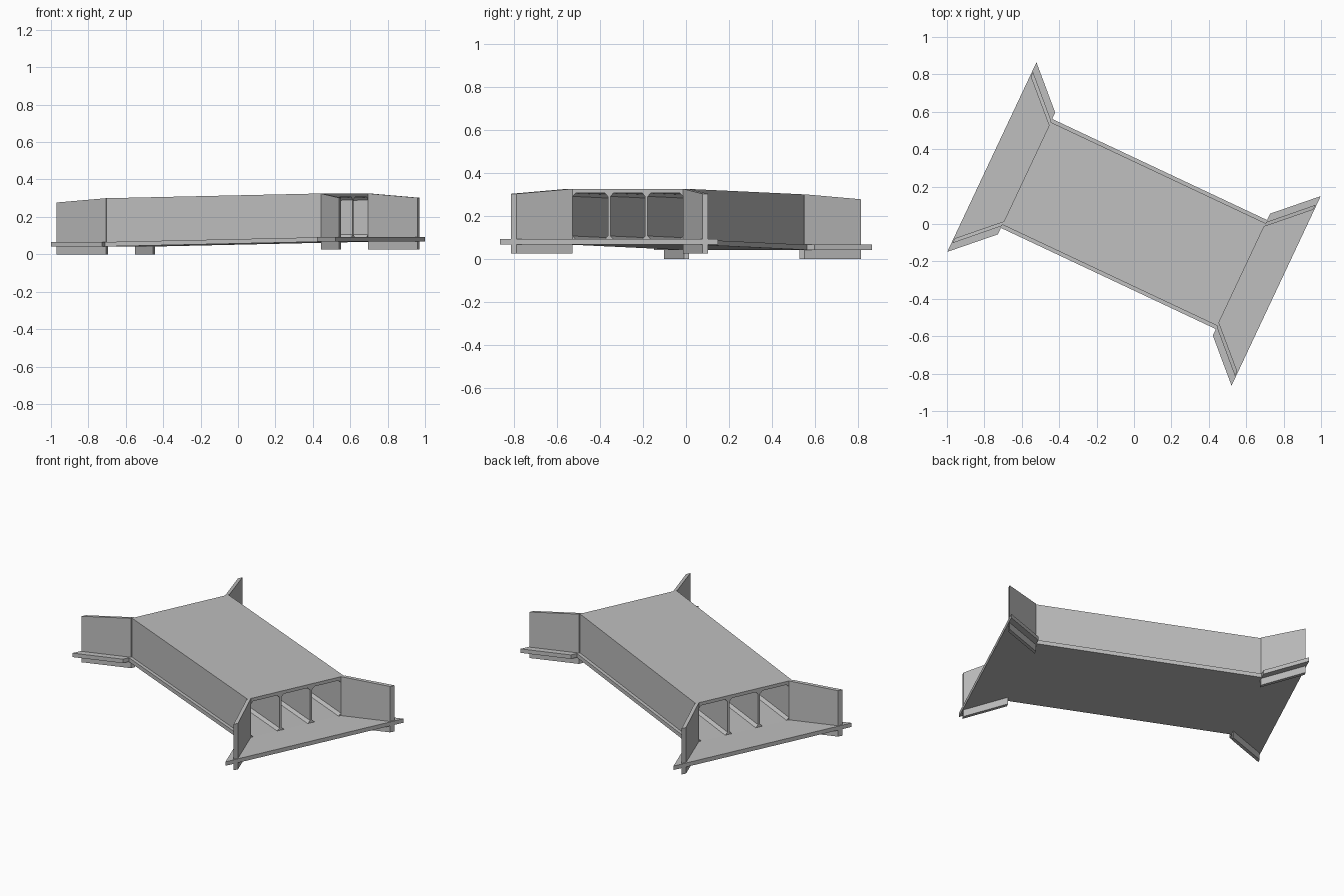
import bpy, bmesh, math
from mathutils import Matrix, Vector

cube = bpy.data.objects.get("Cube")
if cube:
    bpy.data.objects.remove(cube, do_unlink=True)

concrete = bpy.data.materials.new("concrete grey")
concrete.use_nodes = True
GREY = (0.52, 0.52, 0.52, 1)
concrete.diffuse_color = GREY
concrete.node_tree.nodes["Principled BSDF"].inputs["Base Color"].default_value = GREY

SKEW = Matrix.Rotation(math.radians(-25.2), 4, 'Z')
HALF = 0.635            # half barrel length
SLAB = 0.024            # base thickness
ROOF = 0.02
WALL_IN, WALL_OUT, BASE_OUT = 0.283, 0.303, 0.322
HEIGHT = 0.258          # underside of base to top of roof
HAUNCH = 0.015
SEGMENTS = 5


def base_z(u):
    """Underside of the sloping base at distance u along the barrel."""
    return 0.0545 + 0.0102 * u / HALF * 1.25


def finish(name, bm):
    bmesh.ops.recalc_face_normals(bm, faces=bm.faces)
    bm.transform(SKEW)
    mesh = bpy.data.meshes.new(name)
    bm.to_mesh(mesh)
    bm.free()
    mesh.materials.append(concrete)
    obj = bpy.data.objects.new(name, mesh)
    bpy.context.collection.objects.link(obj)


def prism(name, plan, low, highs):
    """Upright prism on a plan outline, with a top height per corner."""
    bm = bmesh.new()
    bottom = [bm.verts.new((u, v, low)) for u, v in plan]
    top = [bm.verts.new((u, v, h)) for (u, v), h in zip(plan, highs)]
    bm.faces.new(bottom)
    bm.faces.new(top)
    n = len(plan)
    for i in range(n):
        j = (i + 1) % n
        bm.faces.new((bottom[i], bottom[j], top[j], top[i]))
    finish(name, bm)


def cell_loop(a, b):
    """Opening with chamfered corners between two wall faces."""
    lo, hi, h = SLAB, HEIGHT - ROOF, HAUNCH
    return [(a + h, lo), (b - h, lo), (b, lo + h), (b, hi - h),
            (b - h, hi), (a + h, hi), (a, hi - h), (a, lo + h)]


# Cross-section: base with toes, outer walls, roof and three openings
outline = [(-BASE_OUT, 0), (BASE_OUT, 0), (BASE_OUT, SLAB), (WALL_OUT, SLAB),
           (WALL_OUT, HEIGHT), (-WALL_OUT, HEIGHT), (-WALL_OUT, SLAB), (-BASE_OUT, SLAB)]
DIV, DIV_T = 0.096, 0.0065
loops = [outline, cell_loop(-WALL_IN, -DIV - DIV_T),
         cell_loop(-DIV + DIV_T, DIV - DIV_T), cell_loop(DIV + DIV_T, WALL_IN)]

# Barrel segments
for s in range(SEGMENTS):
    bm = bmesh.new()
    step = 2 * HALF / SEGMENTS
    ends = []
    for u in (-HALF + s * step, -HALF + (s + 1) * step):
        rings, edges = [], []
        for loop in loops:
            ring = [bm.verts.new((u, v, base_z(u) + z)) for v, z in loop]
            edges += [bm.edges.new((ring[i - 1], ring[i])) for i in range(len(ring))]
            rings.append(ring)
        bmesh.ops.triangle_fill(bm, edges=edges, use_beauty=True, normal=Vector((1, 0, 0)))
        ends.append(rings)
    for near, far in zip(*ends):
        for i in range(len(near)):
            bm.faces.new((near[i - 1], near[i], far[i], far[i - 1]))
    finish(f"barrel_segment_{s + 1}", bm)

# Aprons, splayed wing walls and the cut-off walls beneath them
for end, tag in ((-1, "lower"), (1, "upper")):
    low = base_z(end * HALF)
    floor = low + SLAB
    crest = low + HEIGHT
    U0, U1 = end * HALF, end * 0.84
    plan = [(U0, -0.36), (U1, -0.56), (U1, 0.56), (U0, 0.36)]
    prism(f"{tag}_apron", plan, low, [floor] * 4)
    for side, hand in ((-1, "right"), (1, "left")):
        tip = end * 0.835
        wing = [(U0, side * WALL_IN), (tip, side * 0.478),
                (tip, side * 0.506), (U0, side * 0.31)]
        tops = [crest, crest - 0.023, crest - 0.023, crest]
        prism(f"{tag}_{hand}_wing_wall", wing, floor, tops)
        prism(f"{tag}_{hand}_cutoff_wall", wing, low - 0.0415, [low] * 4)
